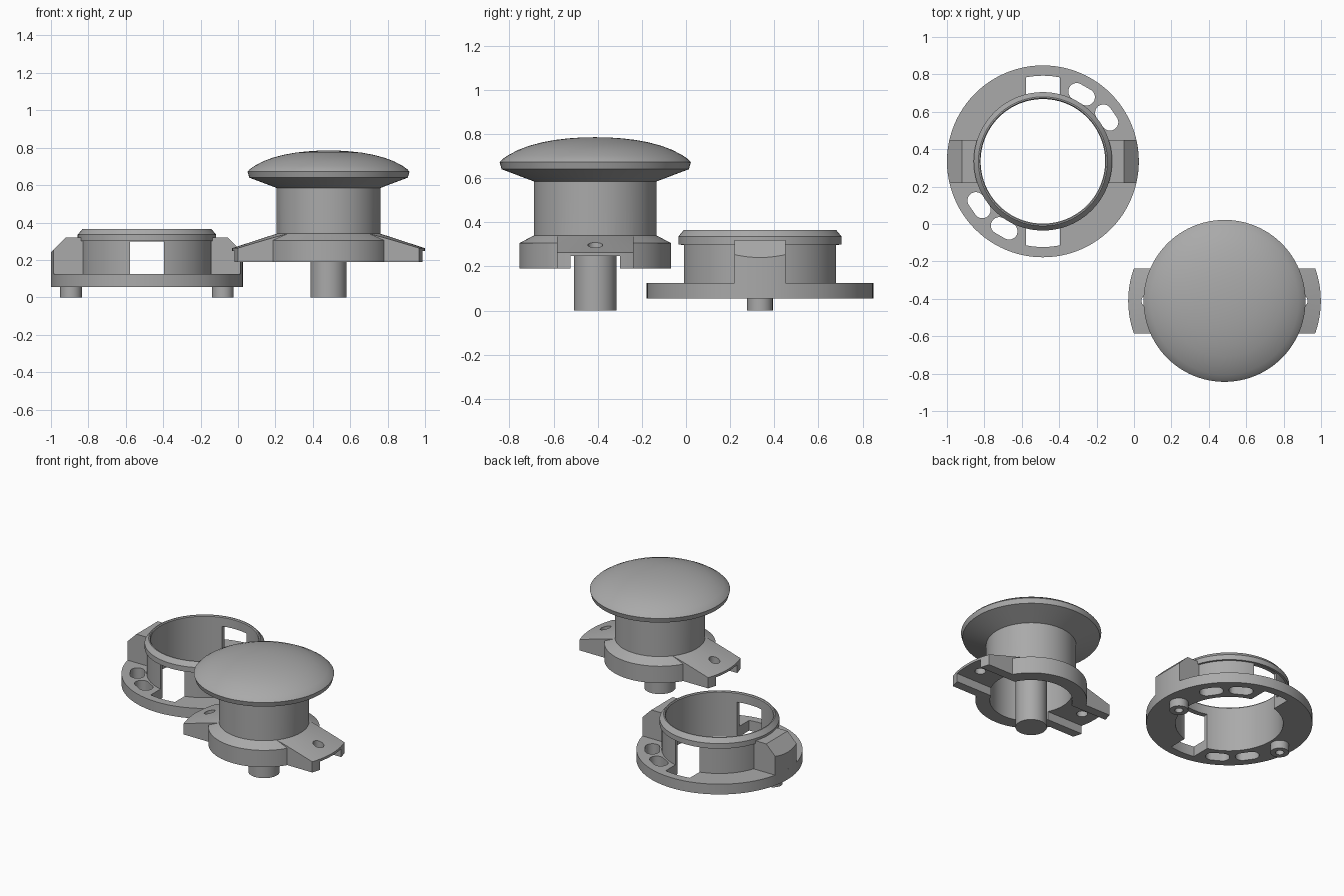
import bpy, bmesh, math
from mathutils import Matrix

if "Cube" in bpy.data.objects:
    bpy.data.objects.remove(bpy.data.objects["Cube"])

grey = bpy.data.materials.new("plain grey")
grey.diffuse_color = (0.40, 0.40, 0.40, 1)
grey.use_nodes = True
grey.node_tree.nodes["Principled BSDF"].inputs["Base Color"].default_value = grey.diffuse_color

RING = (-0.487, 0.335)   # centre of the bayonet ring
KNOB = (0.484, -0.411)   # centre of the knob


def finish(name, bm, at):
    """Turn a bmesh into an object placed at a plan position."""
    bmesh.ops.remove_doubles(bm, verts=bm.verts, dist=1e-5)
    bmesh.ops.recalc_face_normals(bm, faces=bm.faces)
    me = bpy.data.meshes.new(name)
    bm.to_mesh(me)
    bm.free()
    me.materials.append(grey)
    ob = bpy.data.objects.new(name, me)
    ob.location = (at[0], at[1], 0)
    bpy.context.collection.objects.link(ob)
    return ob


def lathe(name, at, profile, closed=True, n=96):
    """Revolve (radius, z) points about the vertical axis."""
    bm = bmesh.new()
    vs = [bm.verts.new((r, 0, z)) for r, z in profile]
    for a, b in zip(vs, vs[1:] + vs[:1] if closed else vs[1:]):
        bm.edges.new((a, b))
    bmesh.ops.spin(bm, geom=bm.verts[:] + bm.edges[:], cent=(0, 0, 0), axis=(0, 0, 1),
                   angle=math.tau, steps=n, use_merge=True)
    return finish(name, bm, at)


def prism(name, at, outline, low, high, axis="z"):
    """Extrude an outline along z, or an xz outline along y."""
    place = (lambda p, d: (p[0], p[1], d)) if axis == "z" else (lambda p, d: (p[0], d, p[1]))
    bm = bmesh.new()
    face = bm.faces.new([bm.verts.new(place(p, low)) for p in outline])
    ext = bmesh.ops.extrude_face_region(bm, geom=[face])["geom"]
    step = (0, 0, high - low) if axis == "z" else (0, high - low, 0)
    bmesh.ops.translate(bm, vec=step, verts=[g for g in ext if isinstance(g, bmesh.types.BMVert)])
    return finish(name, bm, at)


def box(name, at, hx, hy, low, high):
    return prism(name, at, [(-hx, -hy), (hx, -hy), (hx, hy), (-hx, hy)], low, high)


def disc(name, at, r, low, high, n=96):
    return lathe(name, at, [(0, low), (r, low), (r, high), (0, high)], False, n)


def combine(ob, tool, op="DIFFERENCE"):
    mod = ob.modifiers.new("cut", "BOOLEAN")
    mod.operation, mod.object, mod.solver = op, tool, "EXACT"
    bpy.context.view_layer.objects.active = ob
    bpy.ops.object.modifier_apply(modifier=mod.name)
    bpy.data.objects.remove(tool)


def offset(c, x, y=0):
    return (c[0] + x, c[1] + y)


# --- bayonet ring: base plate, wall and lip
ring = lathe("ring_body", RING, [
    (0.333, 0.055), (0.513, 0.055), (0.513, 0.125), (0.357, 0.125), (0.357, 0.30),
    (0.37, 0.30), (0.37, 0.335), (0.345, 0.365), (0.338, 0.365), (0.333, 0.358)])

# windows through wall and plate, front and back
window = box("window_cutter", RING, 0.091, 0.6, 0.0, 0.298)
combine(window, disc("window_limit", RING, 0.458, -0.1, 0.5), "INTERSECT")
combine(ring, window)

# curved slots in the plate, in two opposite pairs
for deg in (34.5, 60, 214.5, 240):
    outline = []
    for start, turn in ((4.2, 0), (-4.2, 180)):
        mid = math.radians(deg + start)
        for k in range(13):
            a = mid + math.radians(turn + k * 15)
            outline.append((0.415 * math.cos(mid) + 0.045 * math.cos(a),
                            0.415 * math.sin(mid) + 0.045 * math.sin(a)))
    # each half circle faces outward along the arc
    combine(ring, prism("slot_cutter", RING, outline, 0.02, 0.16))

for side, label in ((-1, "left"), (1, "right")):
    # chamfered side block
    block = prism("ring_block_" + label, RING,
                  [(side * x, z) for x, z in ((0.342, 0.10), (0.53, 0.10), (0.53, 0.223),
                                              (0.433, 0.32), (0.342, 0.32))],
                  -0.115, 0.115, "y")
    combine(block, disc("block_limit", RING, 0.5128, 0, 0.5), "INTERSECT")
    # foot peg with screw hole
    lathe("foot_peg_" + label, offset(RING, side * 0.406),
          [(0.026, 0), (0.058, 0), (0.058, 0.06), (0.026, 0.06)], n=48)

# --- knob: domed cap, neck and hollow flange
dome = [(0.433 * math.sin(t), 0.63 + 0.155 * math.cos(t))
        for t in [math.radians(a) for a in range(0, 70, 6)]]
dome = [(0, 0.785), (0.06, 0.784), (0.12, 0.780), (0.18, 0.773), (0.24, 0.762),
        (0.30, 0.746), (0.35, 0.727), (0.395, 0.703), (0.42, 0.686), (0.433, 0.672)]
knob = lathe("knob_body", KNOB, dome + [
    (0.424, 0.64), (0.278, 0.585), (0.278, 0.34), (0.344, 0.305), (0.344, 0.19),
    (0.255, 0.19), (0.255, 0.55), (0, 0.55)], False)

# bayonet wings: a cone trimmed to a straight band
wings = lathe("knob_wings", KNOB, [(0.262, 0.19), (0.515, 0.19), (0.515, 0.263),
                                   (0.275, 0.341), (0.262, 0.341)])
combine(wings, box("wing_limit", KNOB, 0.7, 0.174, 0, 0.6), "INTERSECT")
combine(knob, wings, "UNION")

# groove under the wings and the two wing holes
combine(knob, box("groove_cutter", KNOB, 0.7, 0.113, 0.1, 0.247))
for x in (-0.41, 0.41):
    combine(knob, disc("wing_hole_cutter", offset(KNOB, x), 0.034, 0.1, 0.5, 32))

# centre post
disc("centre_post", KNOB, 0.097, 0, 0.56, 64)

for ob in bpy.context.scene.objects:
    ob.select_set(True)
    bpy.context.view_layer.objects.active = ob
bpy.ops.object.shade_smooth_by_angle(angle=math.radians(25))
